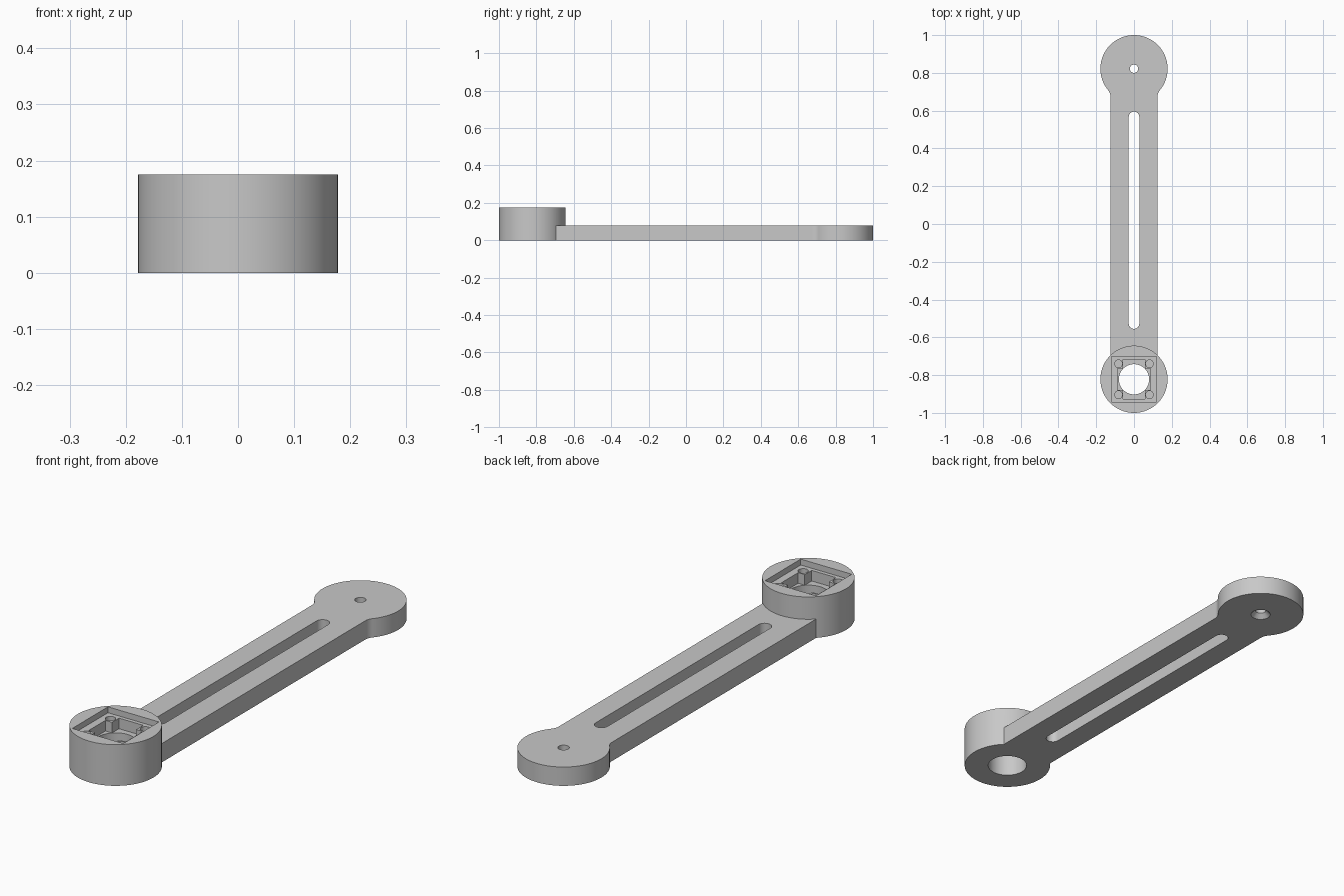
import bpy, bmesh
from math import pi, cos, sin, sqrt, atan2, radians

if "Cube" in bpy.data.objects:
    bpy.data.objects.remove(bpy.data.objects["Cube"])

END_Y, DISC_R, ARM_HALF = 0.822, 0.178, 0.125
ARM_TOP, HOUSING_TOP, SHELF, FLOOR = 0.08, 0.175, 0.15, 0.105

grey = bpy.data.materials.new("light_grey")
grey.use_nodes = True
colour = (0.58, 0.58, 0.58, 1)
grey.diffuse_color = colour
grey.node_tree.nodes["Principled BSDF"].inputs["Base Color"].default_value = colour


def arc(cx, cy, r, a0, a1, n):
    return [(cx + r * cos(a0 + (a1 - a0) * i / n),
             cy + r * sin(a0 + (a1 - a0) * i / n)) for i in range(n + 1)]


def circle(cx, cy, r, n=96):
    return arc(cx, cy, r, 0, 2 * pi, n)[:-1]


def rectangle(cx, cy, hx, hy):
    return [(cx - hx, cy - hy), (cx + hx, cy - hy), (cx + hx, cy + hy), (cx - hx, cy + hy)]


def prism(name, outline, z0, z1, top_outline=None):
    """Closed solid between a bottom outline and a matching top outline."""
    bm = bmesh.new()
    low = [bm.verts.new((x, y, z0)) for x, y in outline]
    high = [bm.verts.new((x, y, z1)) for x, y in top_outline or outline]
    bm.faces.new(low[::-1])
    bm.faces.new(high)
    for i in range(len(low)):
        j = (i + 1) % len(low)
        bm.faces.new((low[i], low[j], high[j], high[i]))
    bmesh.ops.recalc_face_normals(bm, faces=bm.faces)
    mesh = bpy.data.meshes.new(name)
    bm.to_mesh(mesh)
    bm.free()
    mesh.materials.append(grey)
    obj = bpy.data.objects.new(name, mesh)
    bpy.context.collection.objects.link(obj)
    return obj


def combine(target, tool, operation):
    mod = target.modifiers.new("combine", 'BOOLEAN')
    mod.operation, mod.solver, mod.object = operation, 'EXACT', tool
    bpy.context.view_layer.objects.active = target
    bpy.ops.object.modifier_apply(modifier=mod.name)
    bpy.data.objects.remove(tool)


# Flat arm with a round end, blended by small concave fillets
fillet = 0.05
dx, reach = ARM_HALF + fillet, DISC_R + fillet
dy = sqrt(reach ** 2 - dx ** 2)
tangent = atan2(dy, dx)
fillet_right = arc(dx, END_Y - dy, fillet, pi, pi - tangent, 8)
fillet_left = [(-x, y) for x, y in reversed(fillet_right)]
round_end = arc(0, END_Y, DISC_R, -tangent, pi + tangent, 80)[1:-1]
start = -0.70
arm = prism("arm", [(-ARM_HALF, start), (ARM_HALF, start)]
            + fillet_right + round_end + fillet_left, 0, ARM_TOP)

# Long slot with rounded ends
slot = arc(0, 0.567, 0.028, 0, pi, 16) + arc(0, -0.527, 0.028, pi, 2 * pi, 16)
combine(arm, prism("slot_cutter", slot, -0.1, 0.3), 'DIFFERENCE')

# Pivot hole, countersunk from below
combine(arm, prism("pivot_cutter", circle(0, END_Y, 0.022, 48), -0.1, 0.3), 'DIFFERENCE')
combine(arm, prism("countersink_cutter", circle(0, END_Y, 0.044, 48), -0.004, 0.02,
                   circle(0, END_Y, 0.0215, 48)), 'DIFFERENCE')

# Round housing
combine(arm, prism("housing", circle(0, -END_Y, DISC_R), 0, HOUSING_TOP), 'UNION')

# Shallow square recess, then a deeper cross-shaped pocket leaving corner posts
pockets = [(0.12, 0.12, SHELF), (0.057, 0.104, FLOOR), (0.088, 0.057, FLOOR)]
for hx, hy, bottom in pockets:
    combine(arm, prism("pocket_cutter", rectangle(0, -END_Y, hx, hy), bottom, 0.3), 'DIFFERENCE')

# Screw holes in the corner posts
for sx in (-1, 1):
    for sy in (-1, 1):
        hole = circle(sx * 0.082, -END_Y + sy * 0.082, 0.02, 32)
        combine(arm, prism("screw_cutter", hole, FLOOR, 0.3), 'DIFFERENCE')

# Large through hole
combine(arm, prism("bore_cutter", circle(0, -END_Y, 0.08), -0.1, 0.3), 'DIFFERENCE')

arm.name = "slotted_arm"
bpy.ops.object.select_all(action='DESELECT')
arm.select_set(True)
bpy.context.view_layer.objects.active = arm
bpy.ops.object.shade_smooth_by_angle(angle=radians(30))
